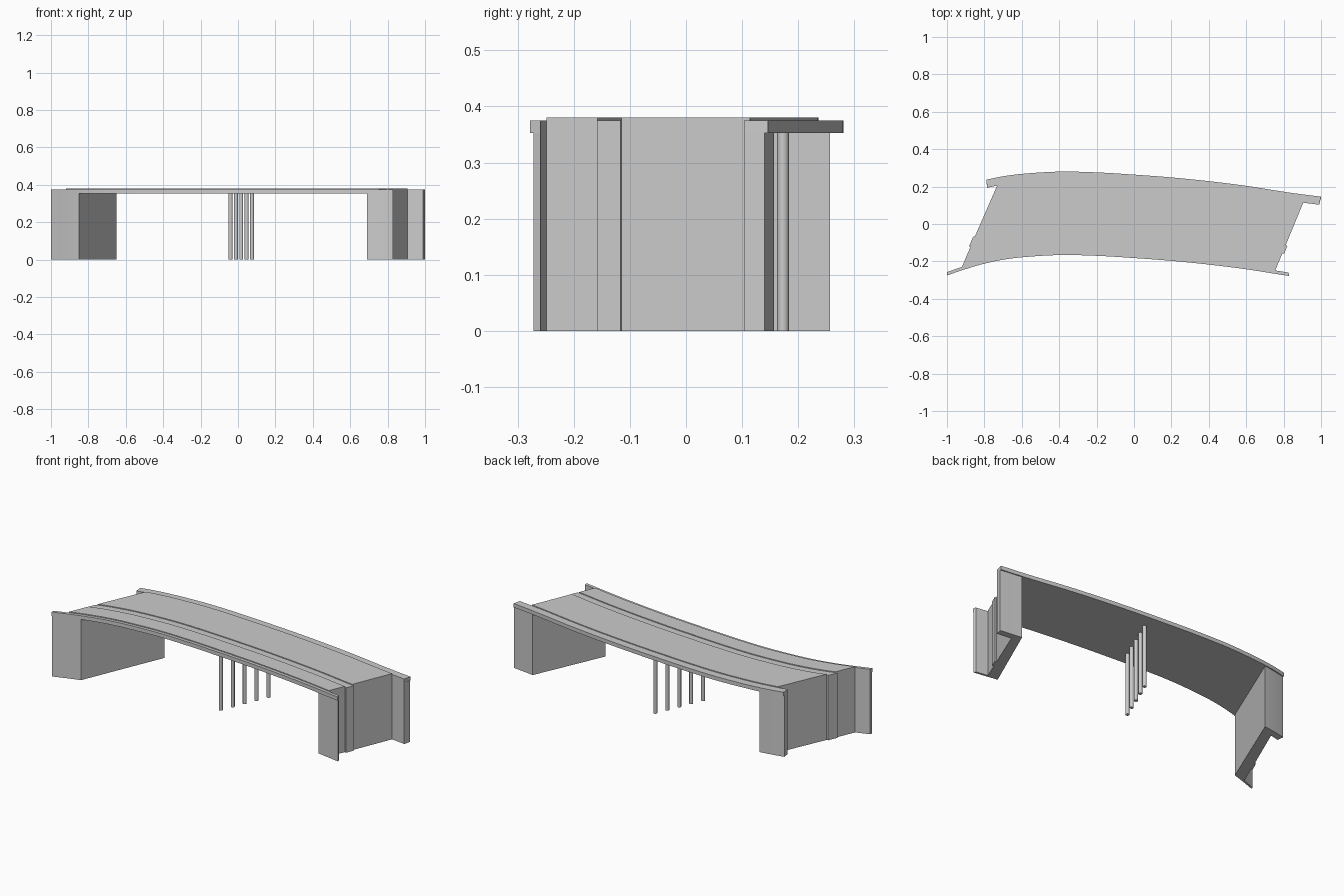
import bpy, bmesh

if "Cube" in bpy.data.objects:
    bpy.data.objects.remove(bpy.data.objects["Cube"])

# Plan curve of the front edge; every other long edge is this curve shifted in y
KEYS = [(-1.0, -.275), (-.9, -.241), (-.8, -.212), (-.7, -.191), (-.6, -.178),
        (-.4, -.166), (-.2, -.170), (0, -.182), (.2, -.197), (.4, -.217),
        (.6, -.242), (.83, -.278), (1.0, -.300)]
WIDTH, FRONT, BACK, INSET = .446, .018, .402, .006
GAP0, GAP1 = .115, .160
Z_SOFFIT, Z_DECK, Z_ROAD = .353, .375, .38


def curve_y(x):
    i = max(0, min(len(KEYS) - 2, sum(k[0] <= x for k in KEYS) - 1))

    def slope(j):
        a, b = KEYS[max(j - 1, 0)], KEYS[min(j + 1, len(KEYS) - 1)]
        return (b[1] - a[1]) / (b[0] - a[0])
    (x0, y0), (x1, y1) = KEYS[i], KEYS[i + 1]
    h = x1 - x0
    t = (x - x0) / h
    return ((2*t**3 - 3*t**2 + 1) * y0 + (t**3 - 2*t**2 + t) * h * slope(i)
            + (3*t**2 - 2*t**3) * y1 + (t**3 - t**2) * h * slope(i + 1))


def at(x, d):
    return (x, curve_y(x) + d)


def path(d, x0, x1, n):
    return [at(x0 + (x1 - x0) * i / n, d) for i in range(n + 1)]


def lerp(d, d0, x0, d1, x1):
    return x0 + (x1 - x0) * (d - d0) / (d1 - d0)


# Skewed end faces of the bridge: outer and inner lines of each abutment
def outer(side, d):
    if side < 0:
        return lerp(d, FRONT, -.92, BACK, -.732)
    return lerp(d, FRONT, .755, BACK, .905)


def inner(side, d):
    if side < 0:
        return lerp(d, INSET, -.85, WIDTH - INSET, -.65)
    return lerp(d, INSET, .69, WIDTH - INSET, .87)


def prism(name, pts, z0, z1):
    bm = bmesh.new()
    face = bm.faces.new([bm.verts.new((x, y, z0)) for x, y in pts])
    top = bmesh.ops.extrude_face_region(bm, geom=[face], use_keep_orig=True)
    verts = [g for g in top["geom"] if isinstance(g, bmesh.types.BMVert)]
    bmesh.ops.translate(bm, verts=verts, vec=(0, 0, z1 - z0))
    bmesh.ops.recalc_face_normals(bm, faces=bm.faces)
    me = bpy.data.meshes.new(name)
    bm.to_mesh(me)
    bm.free()
    ob = bpy.data.objects.new(name, me)
    bpy.context.collection.objects.link(ob)
    return ob


# End outline from front to back, with wing recesses and the small joint rib
TIPS = {-1: (-1.0, -.998, -.785, -.79), 1: (.83, .826, .99, 1.0)}


def end_outline(side, inset=0):
    a, b, c, e = TIPS[side]
    rib = side * .01
    pts = [at(a, inset), at(b, FRONT), at(outer(side, FRONT), FRONT)]
    pts += [at(outer(side, GAP0), GAP0), at(outer(side, GAP0) + rib, GAP0),
            at(outer(side, GAP1) + rib, GAP1), at(outer(side, GAP1), GAP1)]
    pts += [at(outer(side, BACK), BACK), at(c, BACK), at(e, WIDTH - inset)]
    return pts


# Deck slab including both edge beams
N = 40
deck = (path(0, -1, .83, N)[:-1] + end_outline(1)
        + path(WIDTH, 1, -.79, N)[1:-1] + end_outline(-1)[::-1][:-1])
prism("deck", deck, Z_SOFFIT, Z_DECK)

# Raised carriageways on either side of the joint gap
for name, d0, d1 in (("front_carriageway", FRONT, GAP0), ("back_carriageway", GAP1, BACK)):
    pts = path(d0, outer(-1, d0), outer(1, d0), N) + path(d1, outer(1, d1), outer(-1, d1), N)
    prism(name, pts, Z_DECK, Z_ROAD)

# Abutments with wing walls
for side, name in ((-1, "left_abutment"), (1, "right_abutment")):
    far = WIDTH - INSET
    pts = (path(INSET, inner(side, INSET), TIPS[side][0], 5)[:-1] + end_outline(side, INSET)
           + path(far, TIPS[side][3], inner(side, far), 5)[1:])
    prism(name, pts, 0, Z_SOFFIT)

# Row of five round columns along the skew
for i in range(5):
    bpy.ops.mesh.primitive_cylinder_add(
        vertices=24, radius=.0105, depth=Z_SOFFIT,
        location=(-.04 + .115 * i / 4, -.1 + .273 * i / 4, Z_SOFFIT / 2))
    bpy.context.object.name = f"column_{i + 1}"
    bpy.ops.object.shade_smooth_by_angle()
